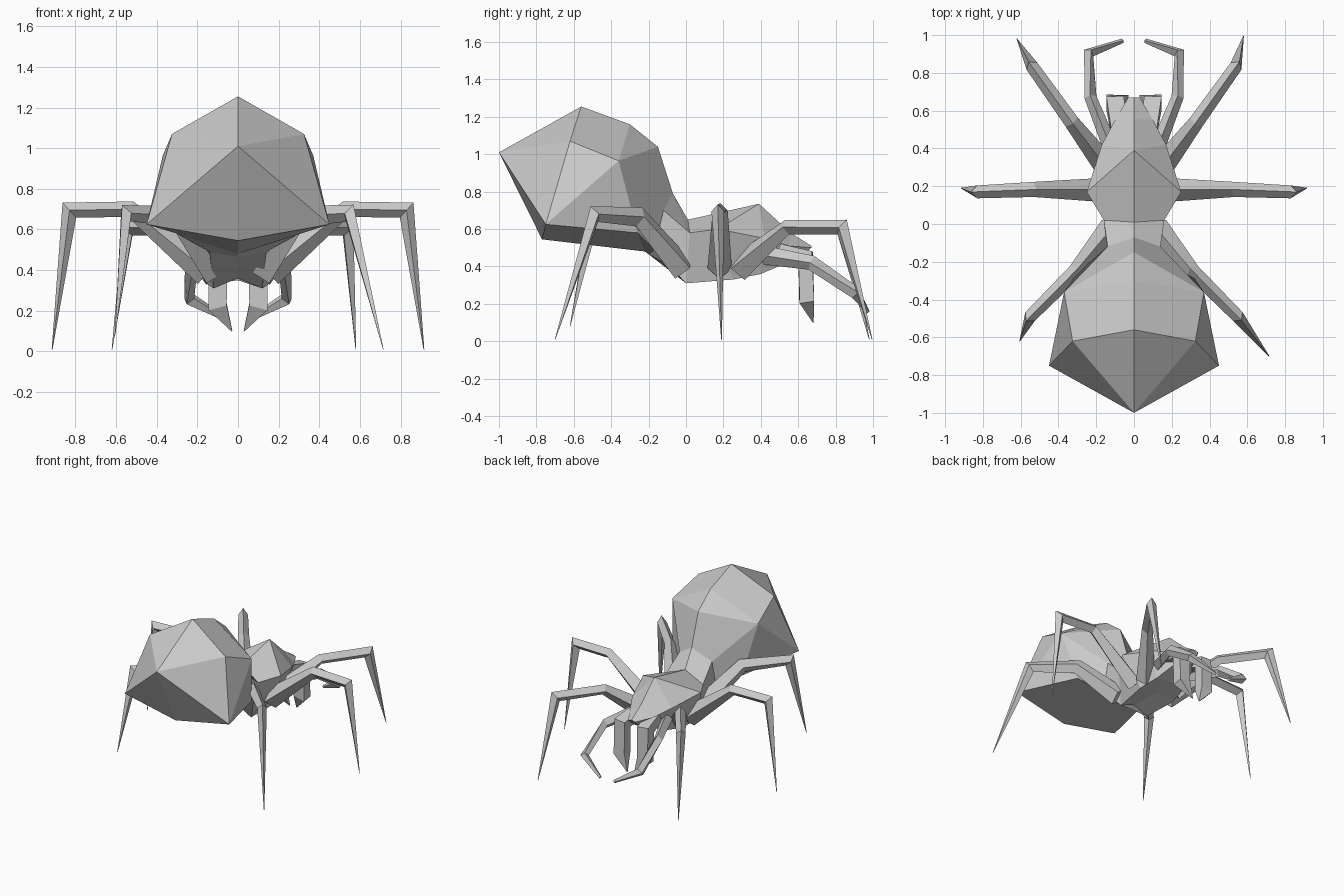
import bpy, bmesh, math
from mathutils import Vector as V

if "Cube" in bpy.data.objects:
    bpy.data.objects.remove(bpy.data.objects["Cube"])


def finish(name, bm):
    bmesh.ops.remove_doubles(bm, verts=bm.verts, dist=0.0005)
    bmesh.ops.recalc_face_normals(bm, faces=bm.faces)
    me = bpy.data.meshes.new(name)
    bm.to_mesh(me)
    bm.free()
    ob = bpy.data.objects.new(name, me)
    bpy.context.collection.objects.link(ob)
    return ob


def skin(name, rings):
    """Bridge closed rings of equal size and cap both ends."""
    bm = bmesh.new()
    rv = [[bm.verts.new(p) for p in r] for r in rings]
    n = len(rings[0])
    for a, b in zip(rv, rv[1:]):
        for i in range(n):
            j = (i + 1) % n
            # skip strips that have no area because both rings share the edge
            if (a[i].co - b[i].co).length + (a[j].co - b[j].co).length > 1e-4:
                bm.faces.new((a[i], a[j], b[j], b[i]))
    bm.faces.new(rv[0])
    bm.faces.new(rv[-1])
    return finish(name, bm)


def limb(name, path, widths, heights, side, phase=0.0):
    """Tapered four-sided tube along a jointed path."""
    pts = [V(p) for p in path]
    side = V(side).normalized()
    rings = []
    for i, p in enumerate(pts):
        d1 = (p - pts[i - 1]).normalized() if i else V()
        d2 = (pts[i + 1] - p).normalized() if i < len(pts) - 1 else V()
        t = (d1 + d2).normalized()
        s = (side - t * side.dot(t)).normalized()
        u = s.cross(t)
        rings.append([p + s * widths[i] * math.cos(phase + k * math.pi / 2)
                      + u * heights[i] * math.sin(phase + k * math.pi / 2)
                      for k in range(4)])
    return skin(name, rings)


def body(name, half_rings):
    """Six-sided loft: each ring is top (y,z), upper side, lower side, bottom (y,z)."""
    rings = []
    for t, u, l, b in half_rings:
        rings.append([V((0, *t)), V(u), V(l), V((0, *b)),
                      V((-l[0], l[1], l[2])), V((-u[0], u[1], u[2]))])
    return skin(name, rings)


# abdomen: faceted bulb pointed at the rear, narrowing to the waist
rear = (-1.0, 1.01)
shoulder, flank = (0.37, -0.36, 0.965), (0.45, -0.75, 0.625)
hip_line, belly = (0.30, -0.26, 0.58), (-0.22, 0.48)
waist = ((0.01, 0.65), (0.16, 0.02, 0.58), (0.12, 0.0, 0.31), (0.0, 0.36))
body("abdomen", [
    (rear, (0, *rear), (0, *rear), rear),
    ((-0.56, 1.255), (0.325, -0.62, 1.07), flank, (-0.77, 0.545)),
    ((-0.30, 1.16), shoulder, flank, (-0.77, 0.545)),
    ((-0.30, 1.16), shoulder, hip_line, belly),
    ((-0.15, 1.04), shoulder, hip_line, belly),
    ((-0.07, 0.79), (0.14, -0.12, 0.70), (0.14, -0.17, 0.49), (-0.20, 0.465)),
    waist])

# thorax and head
body("thorax", [
    waist,
    ((0.39, 0.735), (0.25, 0.17, 0.60), (0.15, 0.25, 0.33), (0.25, 0.35)),
    ((0.39, 0.735), (0.17, 0.42, 0.55), (0.12, 0.40, 0.36), (0.40, 0.37)),
    ((0.56, 0.58), (0.10, 0.55, 0.51), (0.08, 0.54, 0.42), (0.54, 0.42)),
    ((0.67, 0.51), (0.03, 0.67, 0.50), (0.03, 0.60, 0.44), (0.60, 0.44))])

# legs: hip, joint, knee, then one foot per side, then joint thickness
legs = {
    "front_leg": [(0.13, 0.28, 0.39), (0.33, 0.54, 0.61), (0.54, 0.835, 0.61),
                  (0.58, 0.995, 0.01), (-0.62, 0.98, 0.01), 0.04],
    "middle_leg": [(0.15, 0.18, 0.39), (0.53, 0.183, 0.70), (0.83, 0.17, 0.695),
                   (0.915, 0.19, 0.01), (-0.915, 0.19, 0.01), 0.04],
    "rear_leg": [(0.12, -0.02, 0.39), (0.31, -0.25, 0.665), (0.55, -0.49, 0.68),
                 (0.715, -0.70, 0.01), (-0.605, -0.62, 0.08), 0.055],
}

for sx, tag in ((1, "right"), (-1, "left")):
    for name, (hip, joint, knee, foot_r, foot_l, thick) in legs.items():
        path = [V((sx * p[0], p[1], p[2])) for p in (hip, joint, knee)]
        path.append(V(foot_r if sx > 0 else foot_l))
        out = path[2] - path[0]
        limb(f"{name}_{tag}", path, [0.065, 0.04, 0.034, 0.002],
             [0.075, thick, 0.05, 0.002], (-out.y, out.x, 0))

    # feelers curling forward and inward
    limb(f"feeler_{tag}",
         [(sx * x, y, z) for x, y, z in ((0.13, 0.42, 0.46), (0.23, 0.67, 0.42),
                                         (0.24, 0.905, 0.26), (0.06, 0.97, 0.16))],
         [0.05, 0.04, 0.035, 0.012], [0.04, 0.032, 0.03, 0.012], (0, 0, 1))

    # jaws with pointed fangs
    limb(f"jaw_{tag}",
         [(sx * x, y, z) for x, y, z in ((0.07, 0.44, 0.50), (0.10, 0.64, 0.45),
                                         (0.10, 0.645, 0.22), (0.03, 0.68, 0.10))],
         [0.06, 0.065, 0.065, 0.003], [0.05, 0.065, 0.055, 0.003], (1, 0, 0), math.pi / 4)
